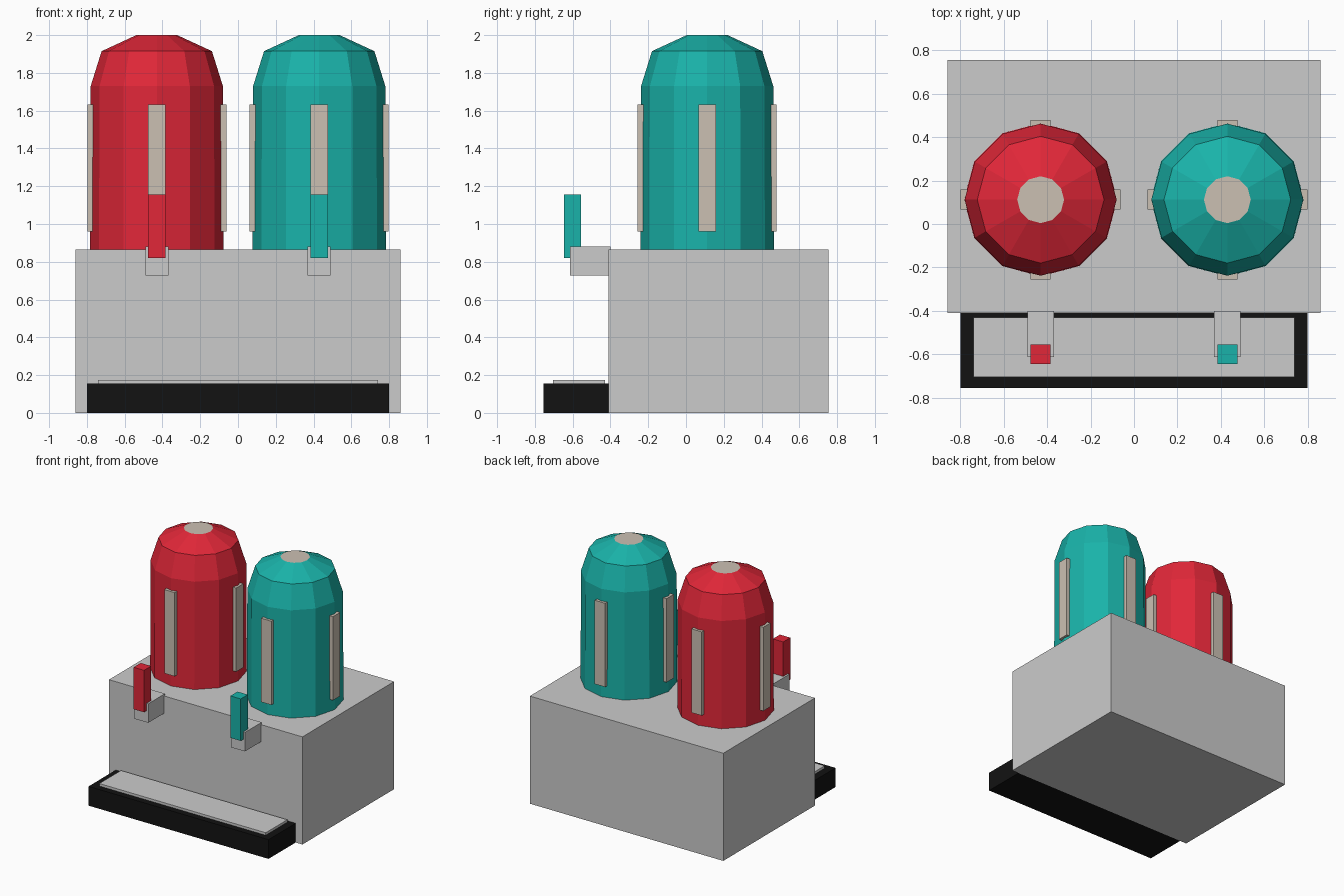
import bpy, bmesh, math

if "Cube" in bpy.data.objects:
    bpy.data.objects.remove(bpy.data.objects["Cube"])


def material(name, rgb):
    m = bpy.data.materials.new(name)
    m.diffuse_color = (*rgb, 1)
    m.use_nodes = True
    m.node_tree.nodes["Principled BSDF"].inputs["Base Color"].default_value = m.diffuse_color
    return m


RED = material("red", (0.75, 0.02, 0.04))
TEAL = material("teal", (0.01, 0.45, 0.40))
BEIGE = material("beige", (0.60, 0.53, 0.45))
BLACK = material("black", (0.006, 0.006, 0.006))


def finish(name, bm, mats):
    bmesh.ops.recalc_face_normals(bm, faces=bm.faces)
    mesh = bpy.data.meshes.new(name)
    bm.to_mesh(mesh)
    bm.free()
    for m in mats:
        mesh.materials.append(m)
    ob = bpy.data.objects.new(name, mesh)
    bpy.context.collection.objects.link(ob)
    return ob


def box(name, x, y, z, mat=None):
    """Box from (min, max) ranges on each axis."""
    bm = bmesh.new()
    bmesh.ops.create_cube(bm, size=1)
    for v in bm.verts:
        v.co = [sum(r) / 2 + c * (r[1] - r[0]) for r, c in zip((x, y, z), v.co)]
    return finish(name, bm, [mat] if mat else [])


def tank(name, cx, cy, profile, mat, sides=12):
    """Faceted tank lofted through (radius, height) rings, with a beige top face."""
    bm = bmesh.new()
    rings = [[bm.verts.new((cx + r * math.cos(2 * math.pi * i / sides),
                            cy + r * math.sin(2 * math.pi * i / sides), z))
              for i in range(sides)] for r, z in profile]
    for a, b in zip(rings, rings[1:]):
        for i in range(sides):
            j = (i + 1) % sides
            bm.faces.new((a[i], a[j], b[j], b[i]))
    bm.faces.new(rings[0][::-1])
    bm.faces.new(rings[-1]).material_index = 1
    return finish(name, bm, [mat, BEIGE])


# Base cabinet
box("cabinet", (-0.86, 0.86), (-0.41, 0.755), (0, 0.865))

# Drip tray and its grate
box("drip_tray", (-0.80, 0.80), (-0.755, -0.41), (0, 0.155), BLACK)
box("tray_grate", (-0.74, 0.74), (-0.705, -0.43), (0.10, 0.175))

TANK_PROFILE = [(0.353, 0.86), (0.35, 1.73), (0.292, 1.915), (0.108, 2.0)]
CY = 0.112

for side, cx, mat in (("left", -0.43, RED), ("right", 0.43, TEAL)):
    # Tank with four vertical strips
    tank(f"{side}_tank", cx, CY, TANK_PROFILE, mat)
    for i in range(4):
        strip = box(f"{side}_tank_strip_{i + 1}", (0.33, 0.368), (-0.046, 0.046),
                    (0.96, 1.633), BEIGE)
        strip.location = (cx, CY, 0)
        strip.rotation_euler.z = i * math.pi / 2

    # Tap spout and lever
    box(f"{side}_tap_spout", (cx - 0.061, cx + 0.061), (-0.613, -0.40), (0.727, 0.88))
    box(f"{side}_tap_lever", (cx - 0.046, cx + 0.046), (-0.645, -0.555), (0.82, 1.157), mat)
